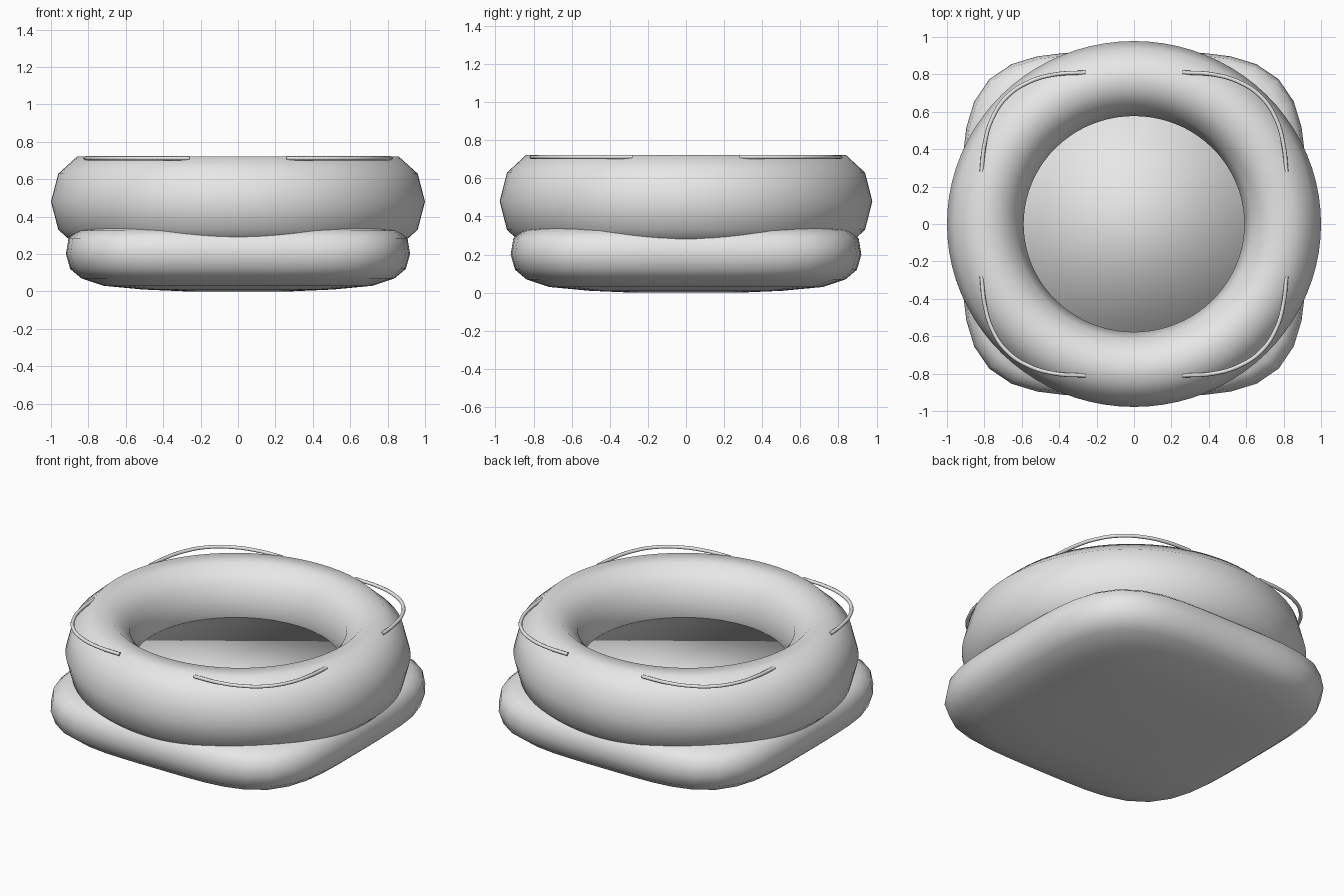
import bpy, bmesh, math

if "Cube" in bpy.data.objects:
    bpy.data.objects.remove(bpy.data.objects["Cube"], do_unlink=True)

grey = bpy.data.materials.new("plain grey")
grey.use_nodes = True
COLOUR = (0.8, 0.8, 0.8, 1)
grey.diffuse_color = COLOUR
grey.node_tree.nodes["Principled BSDF"].inputs["Base Color"].default_value = COLOUR


def lathe(name, profile, steps, outline, closed=False):
    """Sweep (size, height) points around an outline given by a function of angle."""
    bm = bmesh.new()
    loops = []
    for size, z in profile:
        loop = []
        for i in range(steps):
            x, y = outline(2 * math.pi * i / steps)
            loop.append(bm.verts.new((x * size, y * size, z)))
        loops.append(loop)
    pairs = list(zip(loops, loops[1:]))
    if closed:
        pairs.append((loops[-1], loops[0]))
    for low, high in pairs:
        for i in range(steps):
            j = (i + 1) % steps
            bm.faces.new((low[i], low[j], high[j], high[i]))
    if not closed:
        bm.faces.new(loops[0][::-1])
        bm.faces.new(loops[-1])
    bmesh.ops.recalc_face_normals(bm, faces=bm.faces)
    for face in bm.faces:
        face.smooth = True
    mesh = bpy.data.meshes.new(name)
    bm.to_mesh(mesh)
    bm.free()
    mesh.materials.append(grey)
    obj = bpy.data.objects.new(name, mesh)
    bpy.context.collection.objects.link(obj)
    return obj


def ellipse(a):
    return math.cos(a), 0.978 * math.sin(a)


def rounded_square(a):
    c, s = math.cos(a), math.sin(a)
    r = 0.92 / (c ** 4 + s ** 4) ** 0.25
    return r * c, r * s


# Cushion: a rounded square pillow with a slightly bulging underside
lathe("base_cushion",
      [(0.3, 0), (0.55, 0.01), (0.78, 0.03), (0.91, 0.07), (0.975, 0.12), (1, 0.2),
       (0.985, 0.285), (0.93, 0.325), (0.83, 0.345), (0.5, 0.35)],
      48, rounded_square)

# Inflated ring with a ten-sided tube section
section = [(0.795 + 0.205 * math.cos(math.tau * k / 10),
            0.48 + 0.255 * math.sin(math.tau * k / 10)) for k in range(10)]
lathe("ring_tube", section, 80, ellipse, closed=True)

# Floor inside the ring
lathe("ring_floor", [(0.62, 0.41), (0.62, 0.43)], 64, ellipse)

# Four grab ropes, one for each corner
path = [(0.26, 0.81), (0.42, 0.8), (0.56, 0.76), (0.68, 0.68),
        (0.76, 0.56), (0.8, 0.42), (0.815, 0.28)]
for side, sx in (("left", 1), ("right", -1)):
    for end, sy in (("back", 1), ("front", -1)):
        name = f"grab_rope_{end}_{side}"
        curve = bpy.data.curves.new(name, "CURVE")
        curve.dimensions = "3D"
        curve.bevel_depth = 0.011
        curve.bevel_resolution = 2
        curve.use_fill_caps = True
        spline = curve.splines.new("BEZIER")
        spline.bezier_points.add(len(path) - 1)
        for point, (x, y) in zip(spline.bezier_points, path):
            point.co = (sx * x, sy * y, 0.712)
            point.handle_left_type = point.handle_right_type = "AUTO"
        spline.resolution_u = 6
        curve.materials.append(grey)
        rope = bpy.data.objects.new(name, curve)
        bpy.context.collection.objects.link(rope)
